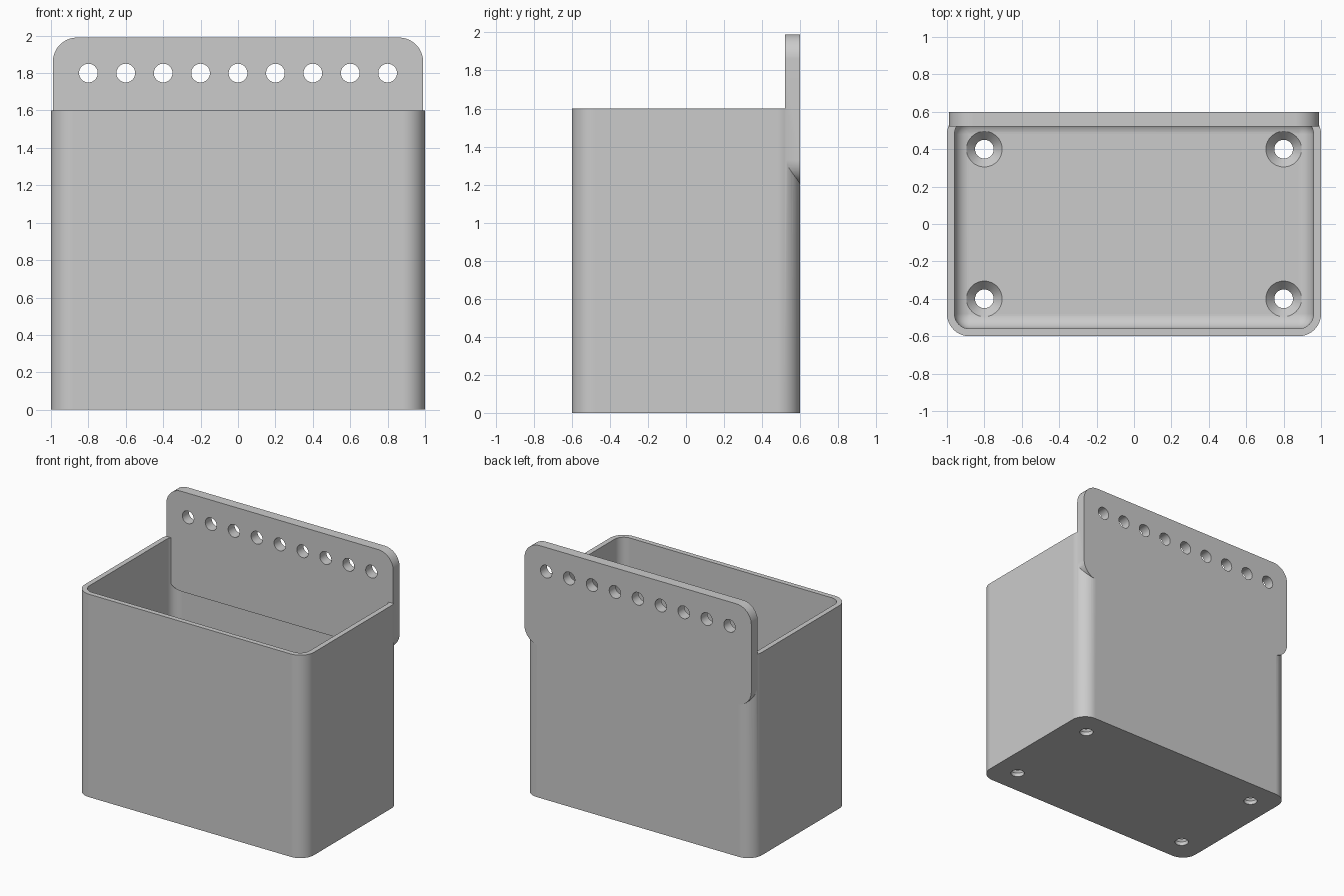
import bpy
import bmesh
from mathutils import Matrix, Vector

# Remove the default cube
cube = bpy.data.objects.get("Cube")
if cube:
    bpy.data.objects.remove(cube, do_unlink=True)

# Single plain material
grey = bpy.data.materials.new("light_grey")
grey.use_nodes = True
grey.diffuse_color = (0.6, 0.6, 0.6, 1)
grey.node_tree.nodes["Principled BSDF"].inputs["Base Color"].default_value = (0.6, 0.6, 0.6, 1)


def finish(bm, name):
    """Turn a bmesh into a linked object."""
    bmesh.ops.recalc_face_normals(bm, faces=bm.faces)
    mesh = bpy.data.meshes.new(name)
    bm.to_mesh(mesh)
    bm.free()
    mesh.materials.append(grey)
    obj = bpy.data.objects.new(name, mesh)
    bpy.context.collection.objects.link(obj)
    return obj


def rounded_box(name, low, high, radius, pick):
    """Box from low to high; edges accepted by pick(direction, centre) are rounded."""
    low, high = Vector(low), Vector(high)
    bm = bmesh.new()
    place = Matrix.Translation((low + high) / 2) @ Matrix.Diagonal((*(high - low), 1))
    bmesh.ops.create_cube(bm, size=1, matrix=place)
    edges = []
    for e in bm.edges:
        a, b = (v.co for v in e.verts)
        if pick((b - a).normalized(), (a + b) / 2):
            edges.append(e)
    bmesh.ops.bevel(bm, geom=edges, offset=radius, segments=10, profile=0.5, affect='EDGES')
    return finish(bm, name)


def cone(bm, r_low, r_high, depth, matrix):
    bmesh.ops.create_cone(bm, cap_ends=True, segments=40, radius1=r_low,
                          radius2=r_high, depth=depth, matrix=matrix)


def combine(target, other, operation):
    """Apply a boolean and discard the helper object."""
    other.hide_render = True
    mod = target.modifiers.new("join", 'BOOLEAN')
    mod.operation = operation
    mod.solver = 'EXACT'
    mod.object = other
    bpy.context.view_layer.objects.active = target
    bpy.ops.object.modifier_apply(modifier=mod.name)
    bpy.data.objects.remove(other, do_unlink=True)


# Outer container with rounded upright corners
WALL, FLOOR, TOP = 0.04, 0.08, 1.6
container = rounded_box("container", (-1, -0.6, 0), (1, 0.6, TOP), 0.12,
                        lambda d, c: abs(d.z) > 0.9)

# Hollow inside, filleted at the corners and floor
cavity = rounded_box("cavity_cutter", (-1 + WALL, -0.6 + WALL, FLOOR),
                     (1 - WALL, 0.6 - WALL, TOP + 0.2), 0.08,
                     lambda d, c: c.z < TOP + 0.1)
combine(container, cavity, 'DIFFERENCE')

# Countersunk screw holes in the floor
SINK = 0.05
for sx in (-0.8, 0.8):
    for sy in (-0.4, 0.4):
        bm = bmesh.new()
        cone(bm, 0.05, 0.05, 0.4, Matrix.Translation((sx, sy, 0)))
        combine(container, finish(bm, "screw_cutter"), 'DIFFERENCE')
        bm = bmesh.new()
        # The cone runs on past the floor surface so the rim cuts cleanly
        cone(bm, 0.05, 0.14, 2 * SINK, Matrix.Translation((sx, sy, FLOOR)))
        combine(container, finish(bm, "countersink_cutter"), 'DIFFERENCE')

# Back hanging plate with rounded corners
plate = rounded_box("hanging_plate", (-0.99, 0.52, 1.2), (0.99, 0.6, 1.99), 0.13,
                    lambda d, c: abs(d.y) > 0.9)

# Row of holes along the plate
bm = bmesh.new()
for i in range(9):
    cone(bm, 0.05, 0.05, 0.4,
         Matrix.Translation((-0.8 + 0.2 * i, 0.56, 1.8)) @ Matrix.Rotation(1.5707963, 4, 'X'))
combine(plate, finish(bm, "plate_hole_cutter"), 'DIFFERENCE')
combine(container, plate, 'UNION')

# Smooth rounded surfaces, crisp edges
bpy.ops.object.select_all(action='DESELECT')
container.select_set(True)
bpy.context.view_layer.objects.active = container
bpy.ops.object.shade_smooth_by_angle(angle=0.52)
weighted = container.modifiers.new("even_shading", 'WEIGHTED_NORMAL')
weighted.keep_sharp = True
